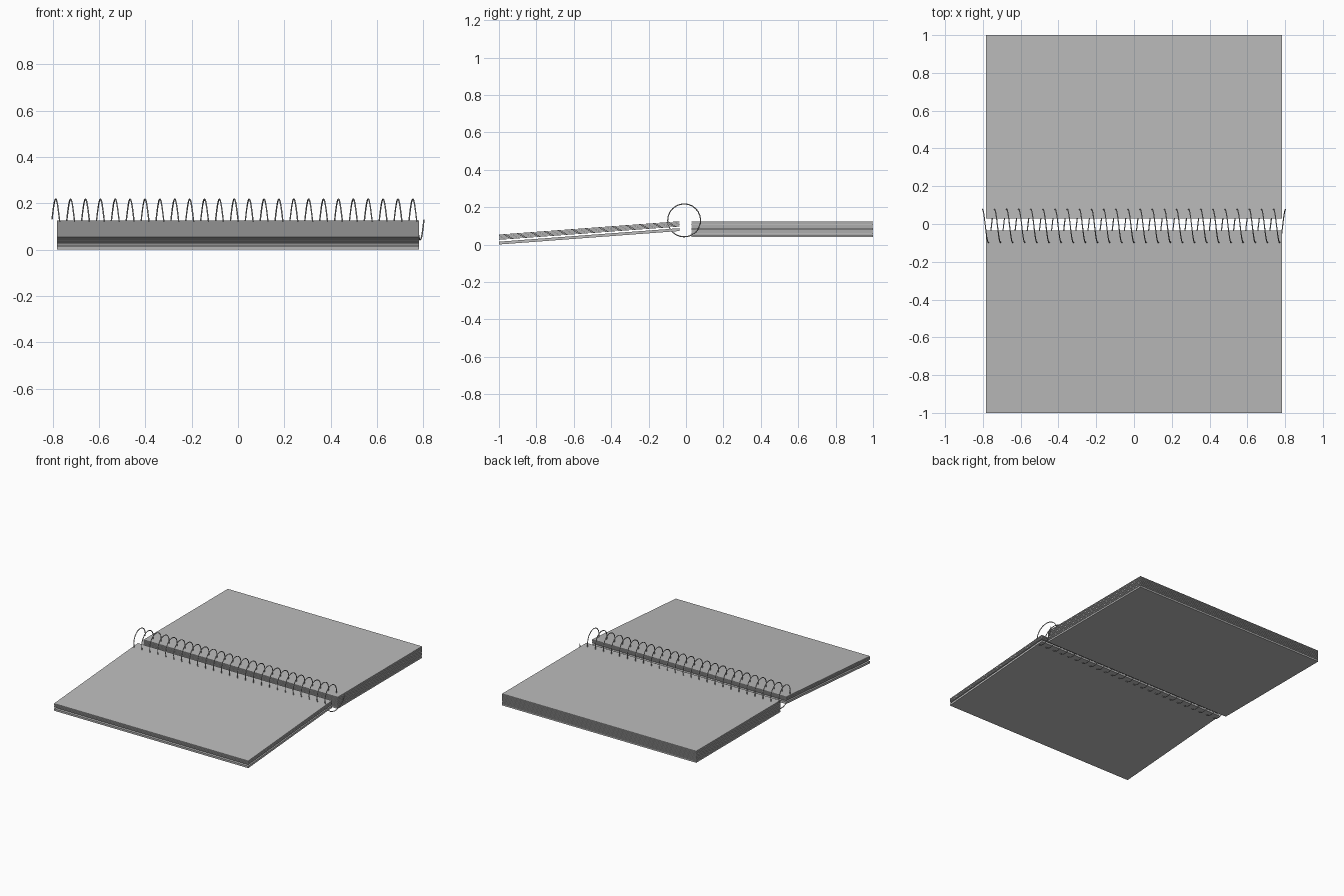
import bpy, math
from mathutils import Vector

cube = bpy.data.objects.get("Cube")
if cube:
    bpy.data.objects.remove(cube, do_unlink=True)


def material(name, value):
    m = bpy.data.materials.new(name)
    m.use_nodes = True
    color = (value, value, value, 1)
    m.diffuse_color = color
    m.node_tree.nodes["Principled BSDF"].inputs["Base Color"].default_value = color
    return m


grey = material("paper grey", 0.5)
WIDTH = 1.565


def sheet(name, y_near, y_far, z_near, z_far, thick):
    """Flat slab between two y positions; z values are of its underside."""
    length = math.hypot(y_far - y_near, z_far - z_near)
    bpy.ops.mesh.primitive_cube_add(
        size=1,
        location=(0, (y_near + y_far) / 2, (z_near + z_far + thick) / 2),
        rotation=(math.atan2(z_far - z_near, y_far - y_near), 0, 0))
    ob = bpy.context.object
    ob.name = name
    ob.scale = (WIDTH, length, thick)
    ob.data.materials.append(grey)


# Back half: cover and level page stack
sheet("back_cover", 0.03, 1.0, 0.04, 0.04, 0.012)
PAGES = 12
for i in range(PAGES):
    z = 0.055 + i * 0.006
    sheet(f"back_page_{i + 1}", 0.03, 1.0, z, z, 0.004)

# Front half: sloping cover and turned pages
sheet("front_cover", -1.0, -0.035, 0.001, 0.073, 0.015)
for i in range(5):
    z = 0.026 + i * 0.006
    sheet(f"front_page_{i + 1}", -1.0, -0.035, z, z + 0.071, 0.004)

# Spiral binding wire
TURNS, STEPS, RADIUS = 25, 24, 0.088
curve = bpy.data.curves.new("spiral_binding", "CURVE")
curve.dimensions = "3D"
curve.bevel_depth = 0.003
curve.bevel_resolution = 1
curve.use_fill_caps = True
spline = curve.splines.new("POLY")
count = TURNS * STEPS
spline.points.add(count)
for i, p in enumerate(spline.points):
    t = 2 * math.pi * i / STEPS
    p.co = (-0.803 + 1.606 * i / count,
            -0.01 + RADIUS * math.cos(t), 0.13 + RADIUS * math.sin(t), 1)
curve.materials.append(grey)
coil = bpy.data.objects.new("spiral_binding", curve)
bpy.context.collection.objects.link(coil)
